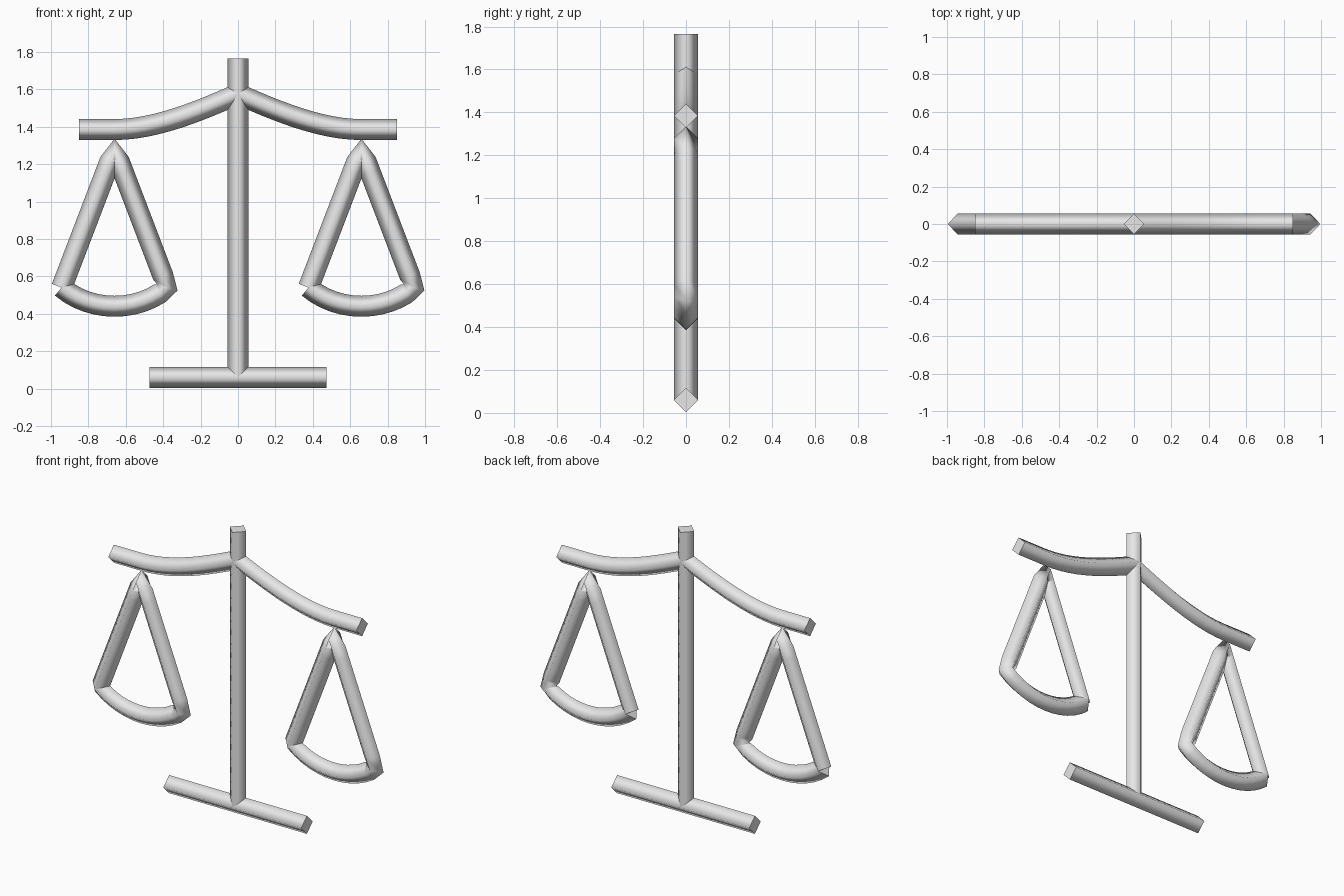
import bpy

if "Cube" in bpy.data.objects:
    bpy.data.objects.remove(bpy.data.objects["Cube"])

R = 0.056          # half-diagonal of the square tubing
SX, BEAM_Z = 0.66, 1.385

grey = bpy.data.materials.new("light grey")
grey.diffuse_color = (0.8, 0.8, 0.8, 1)
grey.use_nodes = True
grey.node_tree.nodes["Principled BSDF"].inputs["Base Color"].default_value = grey.diffuse_color


def tube(name, pts, cx=0.0):
    """Four-sided tube along a bezier; each point is (left handle, point, right handle) in x, z."""
    cu = bpy.data.curves.new(name, 'CURVE')
    cu.dimensions = '3D'
    cu.bevel_depth = R
    cu.bevel_resolution = 0
    cu.resolution_u = 12
    cu.use_fill_caps = True
    sp = cu.splines.new('BEZIER')
    sp.bezier_points.add(len(pts) - 1)
    for bp, (l, c, r) in zip(sp.bezier_points, pts):
        bp.handle_left_type = bp.handle_right_type = 'FREE'
        bp.co = (cx + c[0], 0, c[1])
        bp.handle_left = (cx + l[0], 0, l[1])
        bp.handle_right = (cx + r[0], 0, r[1])
    cu.materials.append(grey)
    ob = bpy.data.objects.new(name, cu)
    bpy.context.collection.objects.link(ob)
    bpy.ops.object.select_all(action='DESELECT')
    bpy.context.view_layer.objects.active = ob
    ob.select_set(True)
    bpy.ops.object.convert(target='MESH')
    return bpy.context.object


def lerp(a, b, t):
    return (a[0] + (b[0] - a[0]) * t, a[1] + (b[1] - a[1]) * t)


def bar(name, a, b):
    tube(name, [(a, a, lerp(a, b, 1 / 3)), (lerp(a, b, 2 / 3), b, b)])


# base and post
bar("base", (-0.472, 0.06), (0.472, 0.06))
bar("post", (0, 0.06), (0, 1.765))

# curved arms with straight tips
for side, s in (("left", -1), ("right", 1)):
    top, low, tip = (0, 1.575), (s * SX, BEAM_Z), (s * 0.85, BEAM_Z)
    tube(side + "_arm", [
        (top, top, (s * 0.20, 1.487)),
        ((s * 0.44, BEAM_Z), low, lerp(low, tip, 1 / 3)),
        (lerp(low, tip, 2 / 3), tip, tip)])

# hanging pans: bowl arc, then up to the apex and back down
for side, s in (("left", -1), ("right", 1)):
    a, b, apex = (-0.283, 0.54), (0.283, 0.54), (0, 1.28)
    tube(side + "_pan", [
        (a, a, (-0.125, 0.407)),
        ((0.125, 0.407), b, lerp(b, apex, 1 / 3)),
        (lerp(b, apex, 2 / 3), apex, lerp(apex, a, 1 / 3)),
        (lerp(apex, a, 2 / 3), a, a)], s * SX)
